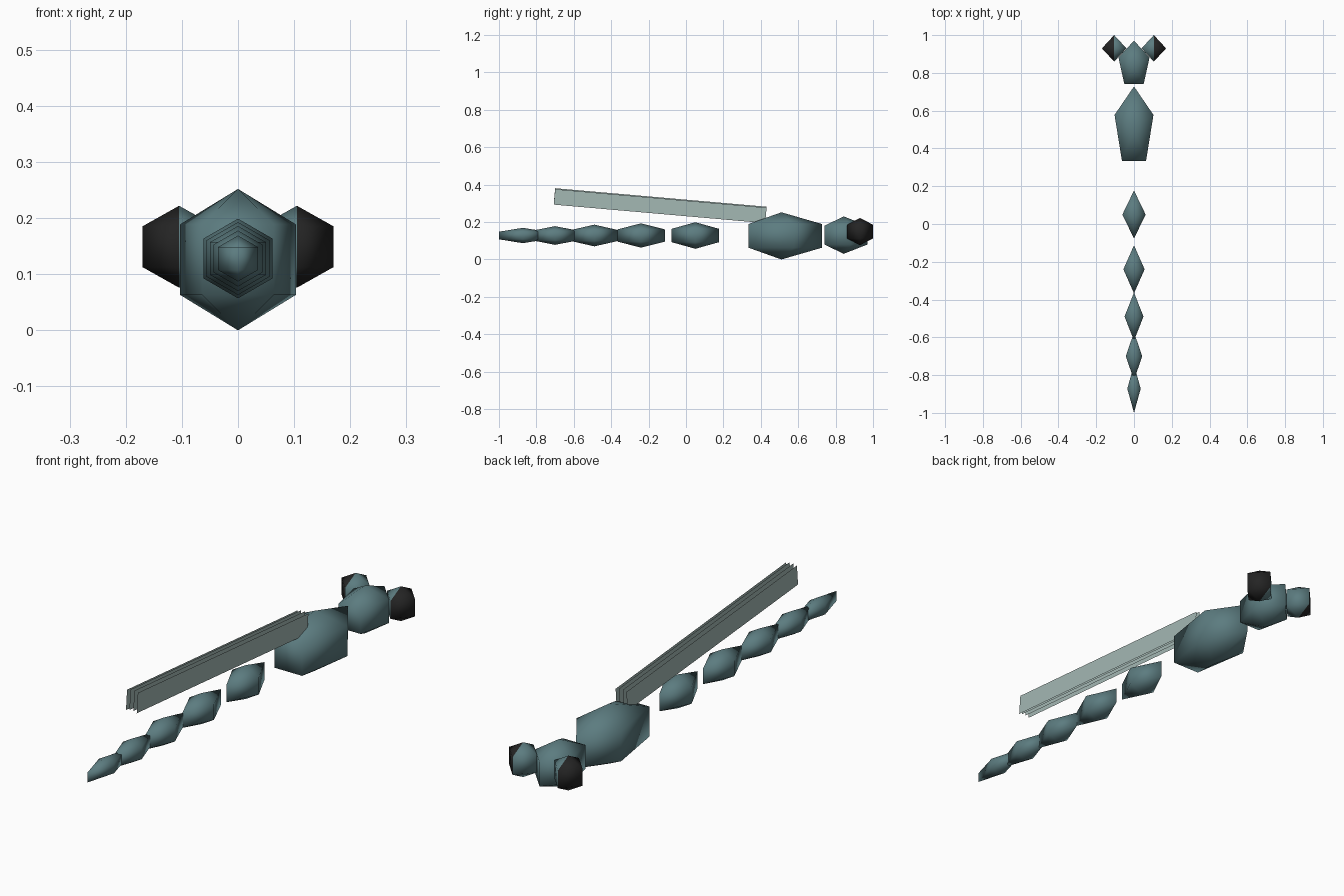
import bpy, math

if "Cube" in bpy.data.objects:
    bpy.data.objects.remove(bpy.data.objects["Cube"])

def material(name, rgb):
    m = bpy.data.materials.new(name)
    lin = [((c / 255 + 0.055) / 1.055) ** 2.4 for c in rgb]
    m.diffuse_color = (*lin, 1)
    m.use_nodes = True
    m.node_tree.nodes["Principled BSDF"].inputs["Base Color"].default_value = m.diffuse_color
    return m

BODY = material("slate teal", (92, 124, 128))
EYE = material("eye black", (36, 36, 36))
WING = material("pale wing", (164, 184, 180))

def make(name, verts, faces, mats, loc):
    me = bpy.data.meshes.new(name)
    me.from_pydata(verts, [], faces)
    for m in mats:
        me.materials.append(m)
    ob = bpy.data.objects.new(name, me)
    ob.location = loc
    bpy.context.collection.objects.link(ob)
    return ob

def blob(name, sides, loc, radii, mats=(BODY,)):
    """Coarse sphere: two poles and two rings, first ring corner towards +y."""
    rx, ry, rz = radii
    k = math.sin(math.pi / 3)
    verts = [(0, 0, rz), (0, 0, -rz)]
    for h in (0.5, -0.5):
        for i in range(sides):
            a = math.pi / 2 + i * math.tau / sides
            verts.append((k * rx * math.cos(a), k * ry * math.sin(a), h * rz))
    faces = []
    for i in range(sides):
        a, b = 2 + i, 2 + (i + 1) % sides
        c, d = a + sides, b + sides
        faces += [(0, a, b), (a, c, d, b), (1, d, c)]
    ob = make(name, verts, faces, mats, loc)
    for p in ob.data.polygons:
        p.use_smooth = True
    return ob

# Thorax and head
blob("thorax", 5, (0, 0.51, 0.126), (0.125, 0.252, 0.126))
blob("head", 5, (0, 0.843, 0.13), (0.1, 0.147, 0.1))

# Eyes: outward half black, inward half body colour
for s, side in ((-1, "left"), (1, "right")):
    eye = blob("eye_" + side, 4, (s * 0.105, 0.93, 0.149),
               (0.075, 0.081, 0.073), (BODY, EYE))
    for p in eye.data.polygons:
        p.material_index = int(p.center.x * s > 0)

# Tapering tail segments
for i, (y, r) in enumerate([(0.05, 0.071), (-0.24, 0.065), (-0.49, 0.058),
                            (-0.70, 0.05), (-0.872, 0.041)]):
    blob(f"tail_segment_{i + 1}", 4, (0, y, 0.128), (r, 0.147, r))

# Folded wings: thin upright sheets, sloping up to the rear
L, H = 1.135 / 2, 0.083 / 2
sheet = [(0, -L, -H), (0, L, -H), (0, L, H), (0, -L, H)]
for s, side in ((-1, "left"), (1, "right")):
    for kind, x, z in (("fore", 0.025, 0.285), ("hind", 0.009, 0.29)):
        w = make(f"{kind}_wing_{side}", sheet,
                 [(0, 1, 2, 3) if s > 0 else (3, 2, 1, 0)], (WING,),
                 (s * x, -0.138, z))
        w.rotation_euler.x = math.radians(-5)
